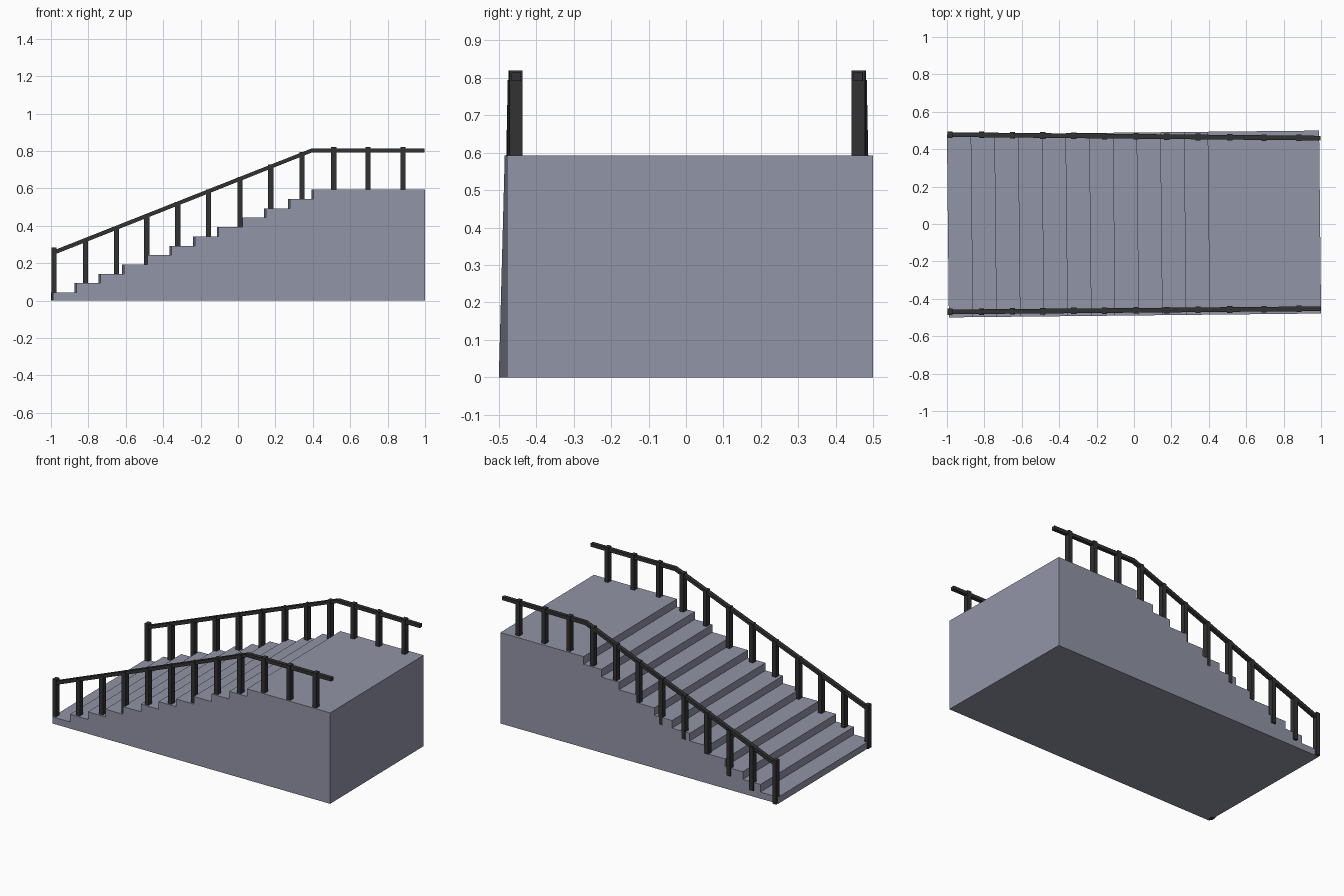
import bpy, bmesh, math
from mathutils import Matrix, Vector

if "Cube" in bpy.data.objects:
    bpy.data.objects.remove(bpy.data.objects["Cube"])


def material(name, color):
    m = bpy.data.materials.new(name)
    m.diffuse_color = (*color, 1)
    m.use_nodes = True
    m.node_tree.nodes["Principled BSDF"].inputs["Base Color"].default_value = m.diffuse_color
    return m


stone = material("grey stone", (0.285, 0.298, 0.385))
iron = material("dark iron", (0.032, 0.032, 0.032))


def make_object(name, bm, mat):
    bmesh.ops.recalc_face_normals(bm, faces=bm.faces)
    mesh = bpy.data.meshes.new(name)
    bm.to_mesh(mesh)
    bm.free()
    mesh.materials.append(mat)
    ob = bpy.data.objects.new(name, mesh)
    bpy.context.collection.objects.link(ob)
    return ob


# Stair dimensions
STEPS, PITCH, RISE, FIRST = 12, 0.1267, 0.05, 0.043
HALF_L, HALF_W = 0.995, 0.489


def tread(x):
    i = min(STEPS - 1, max(0, int((x + 1) / PITCH)))
    return FIRST + RISE * i


# Stepped block with landing: stair profile extruded along y
profile = [(-HALF_L, 0)]
for i in range(STEPS):
    x = -HALF_L + i * PITCH
    z = FIRST + RISE * i
    if i:
        profile.append((x, z - RISE))
    profile.append((x, z))
profile += [(HALF_L, FIRST + RISE * (STEPS - 1)), (HALF_L, 0)]

bm = bmesh.new()
face = bm.faces.new([bm.verts.new((x, -HALF_W, z)) for x, z in profile])
ext = bmesh.ops.extrude_face_region(bm, geom=[face])
bmesh.ops.translate(bm, vec=(0, 2 * HALF_W, 0),
                    verts=[v for v in ext["geom"] if isinstance(v, bmesh.types.BMVert)])
# the block sits very slightly turned
bmesh.ops.rotate(bm, verts=bm.verts, matrix=Matrix.Rotation(0.0105, 3, 'Z'))
make_object("stair_block", bm, stone)

# Railings: the two sides converge slightly towards the landing
POST_X = [-0.984, -0.815, -0.65, -0.488, -0.322, -0.157, 0.01, 0.175, 0.341,
          0.512, 0.694, 0.882]


def post_top(i):
    if i == 0:
        return 0.284
    return min(0.82, 0.327 + 0.0667 * (i - 1))


for label, y0, y1 in (("front", -0.470, -0.453), ("back", 0.478, 0.459)):
    def side_y(x):
        return y0 + (y1 - y0) * (x + 1) / 2

    # Posts, sunk a little below their treads
    bm = bmesh.new()
    for i, x in enumerate(POST_X):
        bottom, top = max(0.0, tread(x) - 0.05), post_top(i)
        mat = (Matrix.Translation((x, side_y(x), (bottom + top) / 2))
               @ Matrix.Diagonal((0.027, 0.035, top - bottom, 1)))
        bmesh.ops.create_cube(bm, size=1, matrix=mat)
    make_object(label + "_posts", bm, iron)

    # Handrail: rectangular section swept along the slope and the landing
    bm = bmesh.new()
    rings = []
    for x, z, half in ((-0.997, 0.252, 0.0118), (0.395, 0.803, 0.011), (0.998, 0.803, 0.011)):
        y = side_y(x)
        rings.append([bm.verts.new((x, y + dy * 0.0125, z + dz * half))
                      for dy, dz in ((-1, -1), (1, -1), (1, 1), (-1, 1))])
    for a, b in zip(rings, rings[1:]):
        for k in range(4):
            bm.faces.new((a[k], a[(k + 1) % 4], b[(k + 1) % 4], b[k]))
    bm.faces.new(rings[0])
    bm.faces.new(rings[-1])
    make_object(label + "_handrail", bm, iron)
